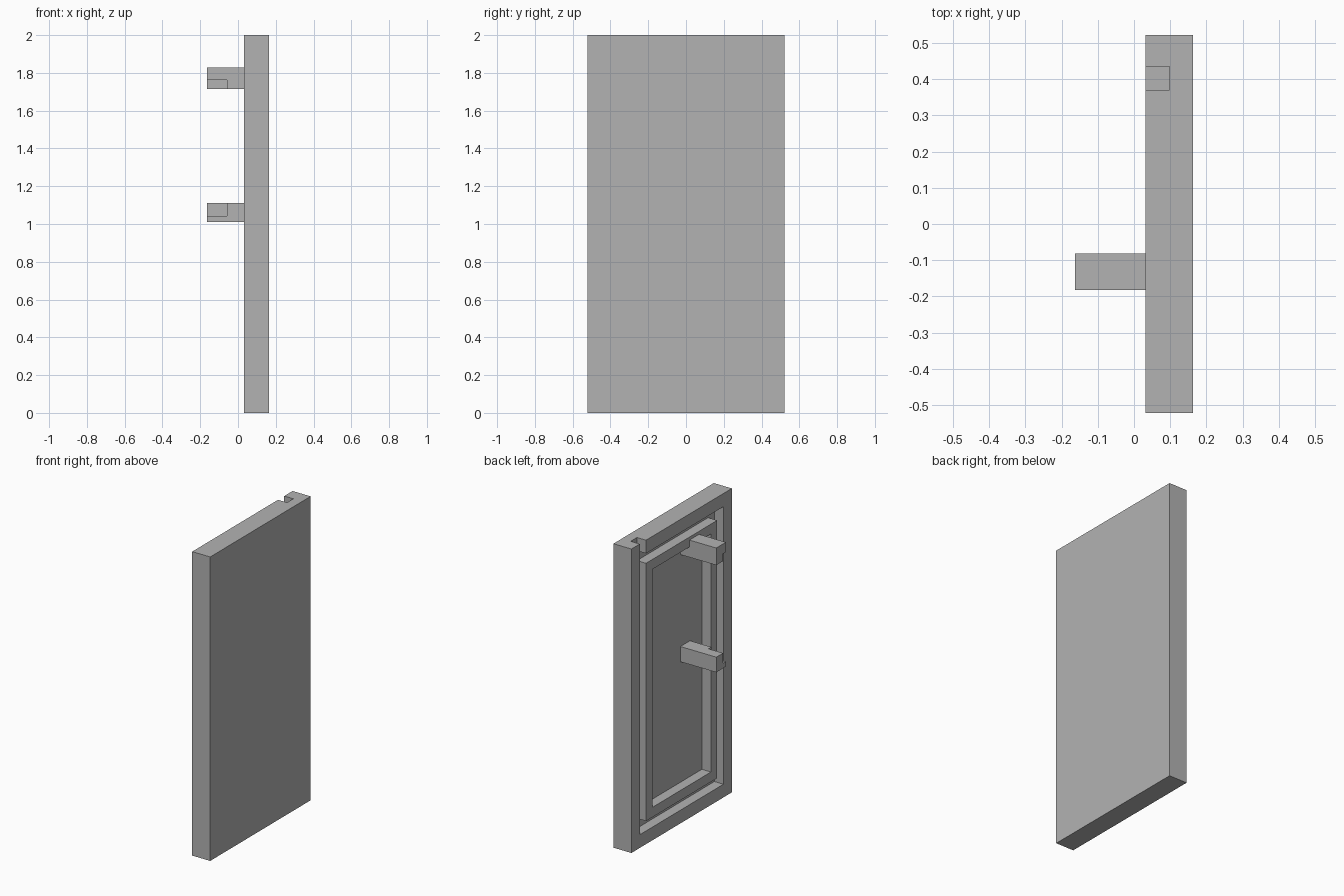
import bpy

if "Cube" in bpy.data.objects:
    bpy.data.objects.remove(bpy.data.objects["Cube"], do_unlink=True)

grey = bpy.data.materials.new("plain grey")
grey.use_nodes = True
colour = (0.45, 0.45, 0.45, 1)
grey.diffuse_color = colour
grey.node_tree.nodes["Principled BSDF"].inputs["Base Color"].default_value = colour

BACK, FACE, FLOOR = 0.163, 0.032, 0.098   # depths along x
HALF_Y, TOP = 0.522, 2.0


def box(name, x, y, z):
    """Box from (min, max) pairs."""
    bpy.ops.mesh.primitive_cube_add(size=1, location=[sum(r) / 2 for r in (x, y, z)])
    ob = bpy.context.object
    ob.name = name
    ob.scale = [r[1] - r[0] for r in (x, y, z)]
    bpy.ops.object.transform_apply(location=False, rotation=False, scale=True)
    ob.data.materials.append(grey)
    return ob


def panel(name, x, margin):
    """Box inset by the same margin from all four edges of the door."""
    return box(name, x, (margin - HALF_Y, HALF_Y - margin), (margin, TOP - margin))


def cut(ob, cutter):
    """Subtract the cutter and remove it."""
    cutter.hide_render = True
    mod = ob.modifiers.new("cut", 'BOOLEAN')
    mod.operation = 'DIFFERENCE'
    mod.solver = 'EXACT'
    mod.object = cutter
    bpy.context.view_layer.objects.active = ob
    bpy.ops.object.modifier_apply(modifier=mod.name)
    bpy.data.objects.remove(cutter, do_unlink=True)


# Slab with a sunken pocket and a slot leading out through the top edge
slab = panel("door_slab", (FACE, BACK), 0)
cut(slab, panel("pocket_cutter", (FACE - 0.1, FLOOR), 0.087))
cut(slab, box("slot_cutter", (FACE - 0.1, FLOOR), (0.37, HALF_Y - 0.087), (1.8, TOP + 0.1)))

# Raised rectangular ring standing in the pocket, leaving a groove around it
ring = panel("inner_ring", (FACE, FLOOR), 0.152)
cut(ring, panel("ring_cutter", (FACE - 0.1, FLOOR + 0.1), 0.217))

# Two bars with a notch in the outer end, facing each other
TIP, NOTCH_END = -0.163, -0.057
for name, z, notch_z in (("upper_bar", (1.715, 1.828), (1.6, 1.763)),
                         ("lower_bar", (1.01, 1.11), (1.043, 1.2))):
    bar = box(name, (TIP, FLOOR), (-0.182, -0.082), z)
    cut(bar, box("notch_cutter", (TIP - 0.1, NOTCH_END), (-0.3, -0.152), notch_z))
